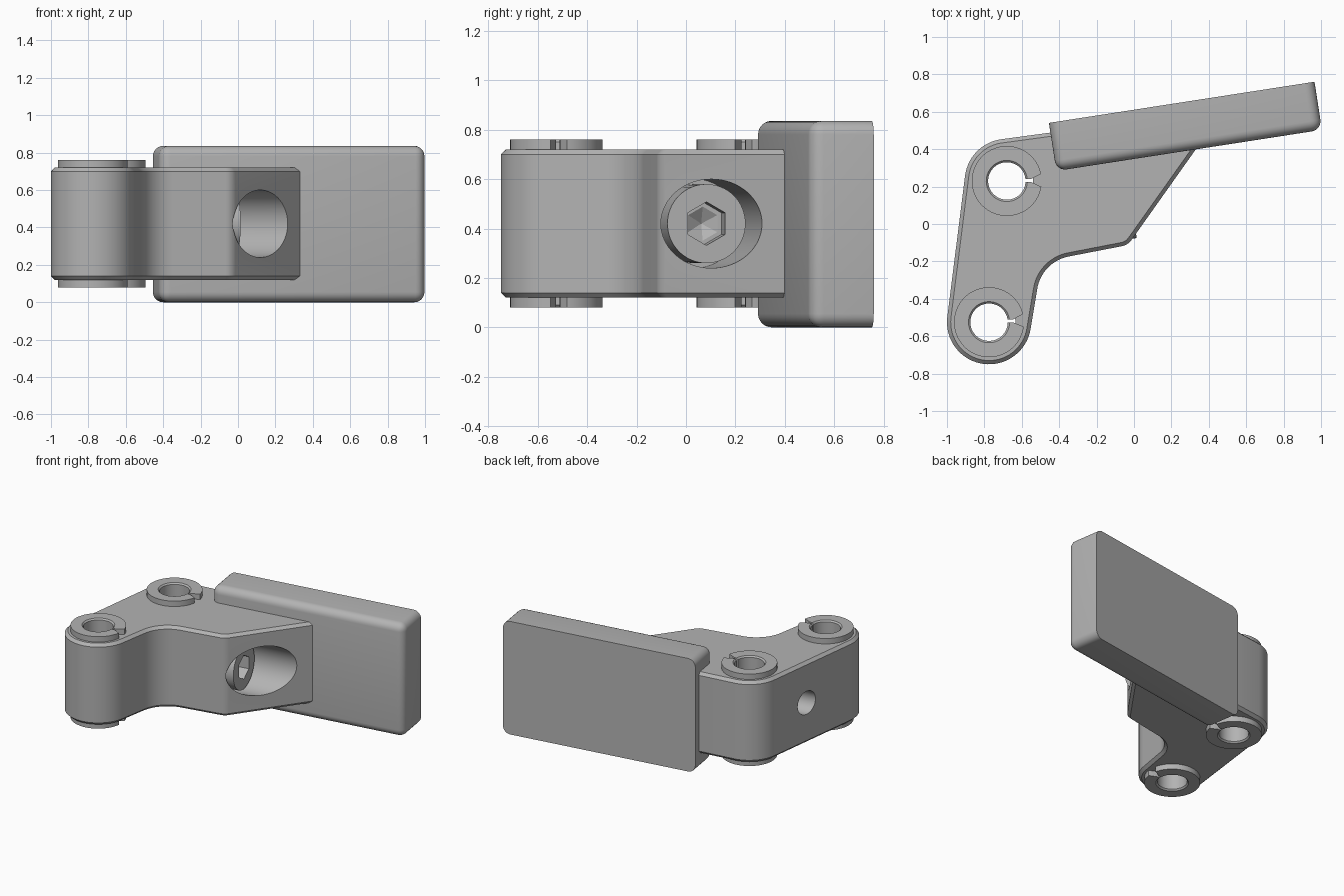
import bpy, bmesh, math
from mathutils import Matrix, Vector

cube = bpy.data.objects.get("Cube")
if cube:
    bpy.data.objects.remove(cube, do_unlink=True)

grey = bpy.data.materials.new("plain_grey")
grey.use_nodes = True
grey.diffuse_color = (0.45, 0.45, 0.45, 1)
grey.node_tree.nodes["Principled BSDF"].inputs["Base Color"].default_value = (0.45, 0.45, 0.45, 1)

TILT = math.radians(8.8)
MID = 0.42                      # mid height of the whole part
BOTTOM, TOP = 0.12, 0.72        # bracket faces
LOWER_PIVOT = (-0.775, -0.525)
UPPER_PIVOT = (-0.68, 0.23)


def finish(name, bm):
    bmesh.ops.recalc_face_normals(bm, faces=bm.faces)
    mesh = bpy.data.meshes.new(name)
    bm.to_mesh(mesh)
    bm.free()
    mesh.materials.append(grey)
    ob = bpy.data.objects.new(name, mesh)
    bpy.context.collection.objects.link(ob)
    return ob


def activate(ob):
    bpy.ops.object.select_all(action='DESELECT')
    ob.select_set(True)
    bpy.context.view_layer.objects.active = ob


def combine(ob, tool, operation='DIFFERENCE'):
    mod = ob.modifiers.new("cut", 'BOOLEAN')
    mod.operation, mod.solver, mod.object = operation, 'EXACT', tool
    activate(ob)
    bpy.ops.object.modifier_apply(modifier=mod.name)
    bpy.data.objects.remove(tool, do_unlink=True)


def smooth(ob):
    activate(ob)
    bpy.ops.object.shade_smooth_by_angle(angle=math.radians(30))


def rod(name, matrix, start, end, r1, r2=None, sides=64):
    """Cylinder or cone along the local z of a matrix."""
    bm = bmesh.new()
    bmesh.ops.create_cone(bm, cap_ends=True, segments=sides, radius1=r1,
                          radius2=r1 if r2 is None else r2, depth=end - start,
                          matrix=matrix @ Matrix.Translation((0, 0, (start + end) / 2)))
    return finish(name, bm)


def arc(center, r, a0, a1, n):
    angles = [math.radians(a0 + (a1 - a0) * i / n) for i in range(n + 1)]
    return [(center[0] + r * math.cos(a), center[1] + r * math.sin(a)) for a in angles]


def prism(name, outline, z0, z1, chamfer=0):
    bm = bmesh.new()
    face = bm.faces.new([bm.verts.new((x, y, z0)) for x, y in outline])
    new = bmesh.ops.extrude_face_region(bm, geom=[face])["geom"]
    bmesh.ops.translate(bm, vec=(0, 0, z1 - z0),
                        verts=[v for v in new if isinstance(v, bmesh.types.BMVert)])
    if chamfer:
        rims = [e for e in bm.edges if abs(e.verts[0].co.z - e.verts[1].co.z) < 1e-4]
        bmesh.ops.bevel(bm, geom=rims, offset=chamfer, segments=1, affect='EDGES')
    return finish(name, bm)


# Bracket body: two lobes, a concave throat and a slanted face reaching the plate
outline = (arc(LOWER_PIVOT, 0.225, 173, 352, 32)
           + arc((-0.31, -0.38), 0.21, 172, 100, 14)
           + arc((-0.079, -0.04), 0.08, -80, -37, 6)
           + [(0.37, 0.455), (-0.4, 0.495)]
           + arc(UPPER_PIVOT, 0.225, 98, 173, 14))
body = prism("bracket_body", outline, BOTTOM, TOP, 0.02)

# Pivot bores through the body
for x, y in (LOWER_PIVOT, UPPER_PIVOT):
    combine(body, rod("bore", Matrix.Translation((x, y, 0)), 0, 1, 0.141))

# Screw axis, parallel to the plate, with local y pointing up
axis = Vector((math.cos(TILT), math.sin(TILT), 0))
up = Vector((0, 0, 1))
frame = Matrix((up.cross(axis), up, axis)).transposed().to_4x4()
frame.translation = (-0.01, 0.083, MID)
combine(body, rod("counterbore", frame, -0.3, 0.6, 0.18))
combine(body, rod("screw_hole", frame, -1.2, -0.25, 0.085))
smooth(body)

# Socket screw seated in the counterbore
screw = rod("socket_screw", frame, -0.299, 0, 0.16)
combine(screw, rod("shank", frame, -0.7, -0.2, 0.08), 'UNION')
combine(screw, rod("hex_socket", frame, -0.1, 0.05, 0.088, sides=6))
combine(screw, rod("socket_point", frame, -0.14, -0.09, 0, 0.086, sides=6))
smooth(screw)

# Flanged split bushings
half_section = [(0.11, 0.34), (0.187, 0.34), (0.187, 0.3), (0.14, 0.3)]
section = half_section + [(r, -z) for r, z in reversed(half_section)]
section += [(0.1, -0.33), (0.1, 0.33)]
for name, (x, y), turn in (("lower_bushing", LOWER_PIVOT, 3), ("upper_bushing", UPPER_PIVOT, 1)):
    bm = bmesh.new()
    loop = [bm.verts.new((r, 0, z)) for r, z in section]
    edges = [bm.edges.new((a, b)) for a, b in zip(loop, loop[1:] + loop[:1])]
    bmesh.ops.spin(bm, geom=loop + edges, cent=(0, 0, 0), axis=(0, 0, 1),
                   angle=math.tau, steps=64, use_duplicate=False)
    bmesh.ops.remove_doubles(bm, verts=bm.verts, dist=1e-4)
    bushing = finish(name, bm)
    # Narrow slit opening into a flared mouth
    slit = [(0.05, -0.008), (0.13, -0.008), (0.2, -0.042),
            (0.2, 0.042), (0.13, 0.008), (0.05, 0.008)]
    combine(bushing, prism("slit", slit, -0.5, 0.5))
    bushing.location = (x, y, MID)
    bushing.rotation_euler.z = math.radians(turn)
    smooth(bushing)

# Pad plate: sharp at the back, rounded on every other edge
bm = bmesh.new()
bmesh.ops.create_cube(bm, size=1, matrix=Matrix.Diagonal((1.437, 0.26, 0.836, 1)))
soft = [e for e in bm.edges if min(v.co.y for v in e.verts) < 0]
bmesh.ops.bevel(bm, geom=soft, offset=0.055, segments=6, profile=0.5, affect='EDGES')
plate = finish("pad_plate", bm)
plate.location = (0.275, 0.522, 0.418)
plate.rotation_euler.z = TILT
smooth(plate)
